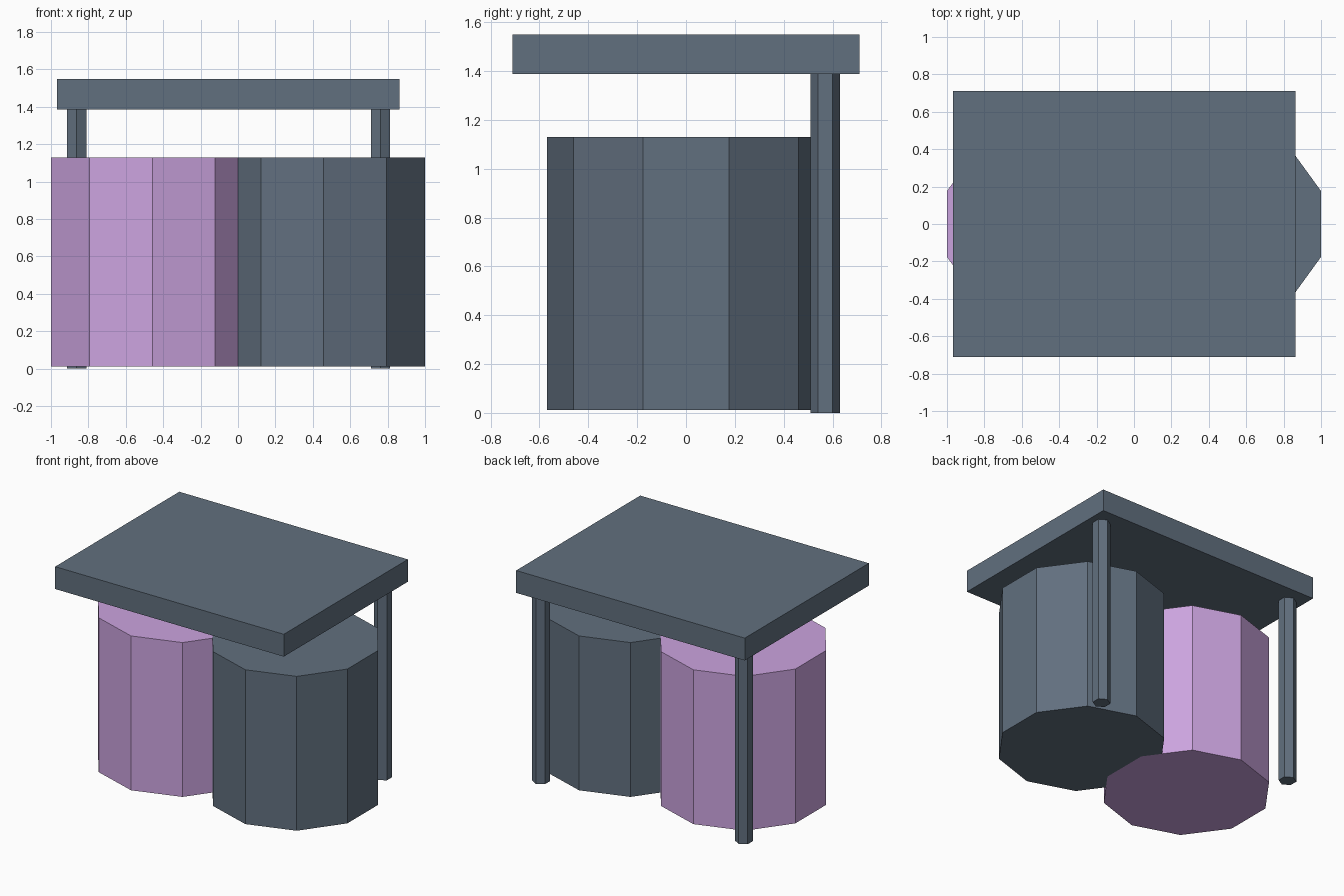
import bpy

if "Cube" in bpy.data.objects:
    bpy.data.objects.remove(bpy.data.objects["Cube"])


def material(name, color):
    mat = bpy.data.materials.new(name)
    mat.diffuse_color = (*color, 1)
    mat.use_nodes = True
    mat.node_tree.nodes["Principled BSDF"].inputs["Base Color"].default_value = mat.diffuse_color
    return mat


slate = material("slate", (0.12, 0.16, 0.21))
lilac = material("lilac", (0.60, 0.37, 0.74))


def prism(name, sides, radius, x, y, z0, z1, mat):
    bpy.ops.mesh.primitive_cylinder_add(
        vertices=sides, radius=radius, depth=z1 - z0,
        location=(x, y, (z0 + z1) / 2))
    obj = bpy.context.object
    obj.name = name
    obj.data.materials.append(mat)


# Two overlapping ten-sided barrels
prism("left_barrel", 10, 0.57, -0.458, 0, 0.012, 1.13, lilac)
prism("right_barrel", 10, 0.57, 0.458, 0, 0.012, 1.13, slate)

# Six-sided posts along the back
for side, x in (("left", -0.863), ("right", 0.762)):
    prism(side + "_post", 6, 0.06, x, 0.57, 0, 1.39, slate)

# Flat roof slab, slightly off centre
bpy.ops.mesh.primitive_cube_add(size=1, location=(-0.052, 0, 1.468))
roof = bpy.context.object
roof.name = "roof_slab"
roof.scale = (1.832, 1.42, 0.162)
bpy.ops.object.transform_apply(location=False, rotation=False, scale=True)
roof.data.materials.append(slate)
